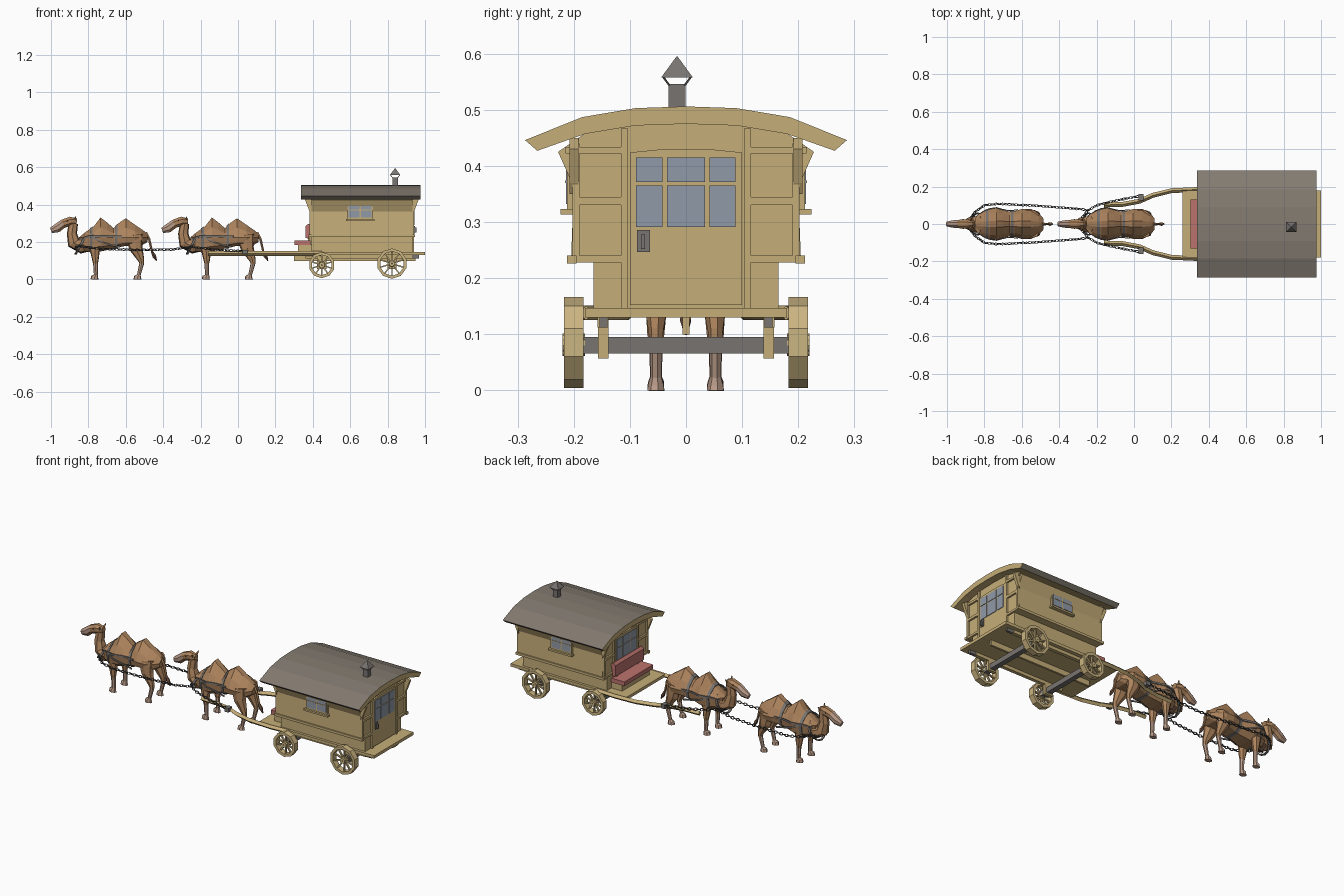
import bpy, bmesh, math
from mathutils import Vector, Matrix

if "Cube" in bpy.data.objects:
    bpy.data.objects.remove(bpy.data.objects["Cube"])


def mat(name, r, g, b):
    m = bpy.data.materials.new(name)
    m.diffuse_color = (r, g, b, 1)
    m.use_nodes = True
    m.node_tree.nodes["Principled BSDF"].inputs["Base Color"].default_value = m.diffuse_color
    return m


WOOD = mat("tan wood", .56, .42, .19)
WHEEL = mat("pale wheel wood", .60, .46, .22)
ROOF = mat("grey brown roof", .23, .20, .165)
GLASS = mat("window glass", .28, .32, .39)
PINK = mat("pink cushion", .50, .17, .155)
FUR = mat("camel fur", .42, .23, .11)
PALE = mat("pale skin", .49, .33, .25)
DARK = mat("dark fur", .13, .07, .045)
GREY = mat("grey metal", .19, .175, .165)
CHAIN = mat("chain iron", .07, .07, .075)


def finish(name, bm, mats, rule=None):
    """Turn a bmesh into an object; rule(centre, normal) picks the material index."""
    bmesh.ops.recalc_face_normals(bm, faces=bm.faces[:])
    bm.normal_update()
    if rule:
        for f in bm.faces:
            f.material_index = int(rule(f.calc_center_median(), f.normal))
    me = bpy.data.meshes.new(name)
    bm.to_mesh(me)
    bm.free()
    for m in mats:
        me.materials.append(m)
    ob = bpy.data.objects.new(name, me)
    bpy.context.collection.objects.link(ob)
    return ob


def loft(name, rings, mats, rule=None, closed=False):
    bm = bmesh.new()
    vs = [[bm.verts.new(p) for p in r] for r in rings]
    n = len(vs[0])
    for i in range(len(vs) if closed else len(vs) - 1):
        a, b = vs[i], vs[(i + 1) % len(vs)]
        for j in range(n):
            bm.faces.new((a[j], a[(j + 1) % n], b[(j + 1) % n], b[j]))
    if not closed:
        bm.faces.new(vs[0])
        bm.faces.new(vs[-1])
    return finish(name, bm, mats, rule)


def tube(name, path, mats, n=7, side=(0, 1, 0), rule=None):
    """path entries: x, y, z, radius along side, radius across."""
    pts = [Vector(p[:3]) for p in path]
    rings = []
    for i, p in enumerate(path):
        t = (pts[min(i + 1, len(pts) - 1)] - pts[max(i - 1, 0)]).normalized()
        s = Vector(side)
        s = (s - t * s.dot(t)).normalized()
        u = t.cross(s)
        rings.append([pts[i] + s * p[3] * math.cos(a) + u * p[4] * math.sin(a)
                      for a in [2 * math.pi * (k + .5) / n for k in range(n)]])
    return loft(name, rings, mats, rule)


def prism(name, pts, axis, a, b, m, rule=None):
    """Extrude a 2D outline along x (pts are y, z) or y (pts are x, z)."""
    put = (lambda p, t: (t, p[0], p[1])) if axis == 'x' else (lambda p, t: (p[0], t, p[1]))
    return loft(name, [[put(p, t) for p in pts] for t in (a, b)], m if isinstance(m, list) else [m], rule)


def box(name, x0, x1, y0, y1, z0, z1, m):
    return prism(name, [(y0, z0), (y1, z0), (y1, z1), (y0, z1)], 'x', x0, x1, m)


def mirrored(half):
    return half + [(-y, z) for y, z in reversed(half) if y > 0]


# wagon body, floor and roof
prism("wagon_body", mirrored([(.165, .14), (.165, .228), (.205, .228), (.2, .362), (.228, .425),
      (.18, .458), (.09, .473), (0, .476)]), 'x', .392, .932, WOOD)
box("floor", .26, 1, -.18, .18, .13, .147, WOOD)
prism("roof", mirrored([(.265, .427), (.287, .446), (.185, .487), (.09, .503), (0, .506)])
      + [(-.18, .457), (-.09, .472), (0, .475), (.09, .472), (.18, .457)], 'x', .337, .976,
      [ROOF, WOOD], lambda c, n: abs(n.x) > .9 or n.z < -.85)
for s in (-1, 1):
    box("side_lower_rail", .378, .946, s * .195, s * .212, .226, .24, WOOD)
    # side window with frame, panes and sill
    box("side_window_frame", .585, .722, s * .195, s * .212, .322, .41, WOOD)
    for x in (.592, .657):
        box("side_window_pane", x, x + .058, s * .209, s * .214, .332, .403, GLASS)
        box("side_window_bar", x, x + .058, s * .209, s * .216, .37, .374, WOOD)
    box("side_window_sill", .578, .73, s * .195, s * .224, .313, .323, WOOD)
    # roof brackets, wall posts and rails on both ends
    for x, d in ((.932, 1), (.392, -1)):
        e = x + d * .01
        prism("roof_bracket", [(x, .35), (x + d * .012, .37), (x + d * .035, .43), (x, .45)], 'y',
              s * .192, s * .208, WOOD)
        box("corner_post", x, e, s * .19, s * .202, .228, .44, WOOD)
        box("wall_post", x, e, s * .104, s * .116, .147, .468, WOOD)
        box("wall_rail", x, e, s * .114, s * .2, .33, .345, WOOD)
        box("wall_top_rail", x, e, s * .114, s * .215, .422, .434, WOOD)
        box("wall_low_rail", x, e, s * .114, s * .205, .228, .24, WOOD)
    # chassis
    box("chassis_beam", .36, .93, s * .138, s * .158, .112, .131, WOOD)
    box("rear_beam_end", .90, .968, s * .140, s * .154, .112, .131, GREY)
    for x in (.448, .823):
        box("axle_hanger", x - .025, x + .025, s * .138, s * .157, .057, .131, WOOD)
box("centre_beam", .3, .95, -.006, .006, .1, .131, WOOD)

# rear and front doors
for x, d in ((.932, 1), (.392, -1)):
    prism("door", [(-.1, .152), (.1, .152), (.1, .424), (.05, .429), (-.05, .429), (-.1, .424)],
          'x', x, x + d * .008, WOOD)
    for y0, y1 in ((-.089, -.042), (-.034, .034), (.042, .088)):
        box("door_pane", x, x + d * .011, y0, y1, .291, .365, GLASS)
        box("door_top_pane", x, x + d * .011, y0, y1, .371, .415, GLASS)
box("door_lock", .935, .945, -.087, -.064, .247, .286, GREY)
box("door_handle", .94, .955, -.08, -.073, .252, .278, GREY)

# driver bench
box("bench_base", .322, .392, -.125, .125, .147, .186, WOOD)
box("bench_seat", .303, .388, -.132, .132, .184, .208, PINK)
prism("bench_back", [(.362, .222), (.378, .218), (.391, .29), (.376, .298), (.362, .285)], 'y', -.13, .13, PINK)
for s in (-1, 1):
    box("bench_back_post", .375, .388, s * .09, s * .1, .2, .26, WOOD)

# chimney
CX, CY = .84, -.016


def square(r, z):
    return [(CX + a * r, CY + b * r, z) for a, b in ((-1, -1), (1, -1), (1, 1), (-1, 1))]


loft("chimney_pipe", [square(.015, .49), square(.015, .546)], [GREY])
loft("chimney_cap", [square(.028, .558), square(.001, .595)], [GREY])
for a in (-1, 1):
    for b in (-1, 1):
        tube("chimney_strut", [(CX + a * .014, CY + b * .014, .544, .002, .002),
             (CX + a * .025, CY + b * .025, .559, .002, .002)], [GREY], 4)


# wheels and axles
def ring_y(name, cx, cy, cz, r0, r1, w, n, m):
    rings = []
    for k in range(n):
        a = 2 * math.pi * (k + .5) / n
        rings.append([(cx + r * math.cos(a), cy + y, cz + r * math.sin(a))
                      for r, y in ((r0, -w), (r1, -w), (r1, w), (r0, w))])
    return loft(name, rings, [m], closed=True)


for x, z, r in ((.448, .077, .07), (.823, .085, .081)):
    box("axle", x - .015, x + .015, -.19, .19, .066, .095, GREY)
    for s in (-1, 1):
        ring_y("wheel_rim", x, s * .2, z, r - .016, r, .017, 10, WHEEL)
        ring_y("wheel_hub", x, s * .2, z, .003, .016, .02, 10, WHEEL)
        for k in range(10):
            a = 2 * math.pi * (k + .5) / 10
            c, d = math.cos(a), math.sin(a)
            tube("wheel_spoke", [(x + c * q, s * .2, z + d * q, .007, .005) for q in (.012, r - .012)], [WHEEL], 4)

# shafts
for s in (-1, 1):
    tube("shaft", [(x, s * y, .138, .013, .013) for x, y in
         ((.45, .178), (.33, .184), (.2, .178), (.1, .153), (.03, .122), (-.06, .105), (-.16, .102))],
         [WOOD], 4, (0, .7, .7))

# camel body stations: x, belly, back, half width
ST = [(-.85, .165, .225, .03), (-.82, .15, .25, .06), (-.77, .145, .285, .08), (-.735, .15, .331, .085),
      (-.70, .157, .305, .075), (-.665, .165, .274, .066), (-.635, .172, .303, .07), (-.60, .18, .327, .08),
      (-.55, .18, .292, .08), (-.51, .185, .265, .06), (-.485, .2, .245, .03)]


def body_ring(x, grow=0):
    for a, b in zip(ST, ST[1:]):
        if a[0] <= x <= b[0]:
            t = (x - a[0]) / (b[0] - a[0])
            zb, zt, w = [p + (q - p) * t for p, q in zip(a[1:], b[1:])]
    zb, zt, w = zb - grow, zt + grow, w + grow
    m = .215
    half = [(.5 * w, zb), (.9 * w, zb + .4 * (m - zb)), (w, m + .01), (.72 * w, m + .55 * (zt - m)), (.2 * w, zt)]
    return [(x, y, z) for y, z in half] + [(x, -y, z) for y, z in reversed(half)]


def side_y(x):
    return max(p[1] for p in body_ring(x))


def build_camel():
    obs = [loft("camel_body", [body_ring(p[0]) for p in ST], [FUR])]
    T = lambda *a, **k: obs.append(tube(*a, **k))
    T("camel_neck", [(-.79, 0, .205, .06, .055), (-.845, 0, .18, .046, .043), (-.878, 0, .195, .036, .036),
      (-.888, 0, .245, .026, .028), (-.88, 0, .3, .022, .025)], [FUR, DARK],
      rule=lambda c, n: n.z < -.75)
    T("camel_head", [(-.862, 0, .31, .018, .018), (-.895, 0, .311, .028, .027), (-.935, 0, .298, .024, .025),
      (-.968, 0, .274, .021, .026), (-1, 0, .262, .013, .016)], [FUR, PALE], n=8,
      rule=lambda c, n: c.x < -.945 or (n.z < -.6 and c.x < -.91))
    T("camel_tail", [(-.495, 0, .25, .01, .01), (-.475, 0, .215, .007, .007), (-.46, 0, .15, .006, .006),
      (-.448, 0, .125, .011, .011), (-.435, 0, .1, .003, .003)], [FUR, DARK], n=5, rule=lambda c, n: c.z < .14)
    foot = lambda c, n: c.z < .085
    for s in (-1, 1):
        T("camel_front_leg", [(-.765, s * .048, .215, .026, .042), (-.765, s * .052, .15, .02, .026),
          (-.762, s * .053, .1, .016, .017), (-.762, s * .053, .085, .013, .013), (-.76, s * .053, .025, .011, .011),
          (-.766, s * .053, .014, .015, .02), (-.767, s * .053, 0, .016, .022)], [FUR, PALE], rule=foot)
        T("camel_hind_leg", [(-.555, s * .045, .235, .032, .05), (-.545, s * .052, .165, .024, .036),
          (-.518, s * .053, .105, .014, .018), (-.515, s * .053, .085, .012, .013), (-.53, s * .053, .025, .01, .01),
          (-.537, s * .053, .013, .014, .02), (-.537, s * .053, 0, .016, .022)], [FUR, PALE], rule=foot)
        T("camel_ear", [(-.875, s * .018, .318, .009, .007), (-.868, s * .03, .336, .002, .002)], [FUR], n=4)
        T("camel_eye", [(-.913, s * .021, .313, .005, .005), (-.913, s * .028, .313, .003, .003)], [DARK],
          n=6, side=(0, 0, 1))
        # side straps of the harness
        T("side_strap", [(x, s * (side_y(x) + .003), z, .003, .007) for x, z in
          ((-.84, .215), (-.8, .23), (-.77, .232), (-.735, .232), (-.7, .232), (-.66, .23), (-.62, .23))],
          [GREY], n=4)
        T("trace_strap", [(x, s * (side_y(x) + .003), z, .003, .006) for x, z in
          ((-.785, .23), (-.74, .205), (-.68, .185), (-.63, .175))], [GREY], n=4)
    # girth straps round the body
    for x in (-.785, -.65):
        obs.append(loft("girth_strap", [body_ring(x - .007, .004), body_ring(x + .007, .004)], [GREY]))
    ring = [(-.838 + .03 * math.sin(a), .056 * math.cos(a), .192 + .054 * math.sin(a))
            for a in [2 * math.pi * k / 12 for k in range(12)]]
    obs.append(loft("neck_collar", [[(x + dx, y * f, .192 + (z - .192) * f) for dx, f in
               ((-.006, 1), (.006, 1), (.006, 1.1), (-.006, 1.1))] for x, y, z in ring], [GREY], closed=True))
    return obs


for ob in build_camel():
    twin = ob.copy()
    twin.name = "second_" + ob.name
    twin.location.x = .595
    bpy.context.collection.objects.link(twin)


# chains made of alternating links
def chain(name, path, step=.0175):
    pts = [Vector(p) for p in path]
    bm = bmesh.new()
    k = 0
    for a, b in zip(pts, pts[1:]):
        d = b - a
        q = d.to_track_quat('X', 'Z').to_matrix().to_4x4()
        n = max(1, round(d.length / step))
        for i in range(n):
            M = Matrix.Translation(a + d * (i + .5) / n) @ q @ Matrix.Rotation(math.pi / 2 * (k % 2) + .6, 4, 'X')
            k += 1
            rings = []
            for u in [2 * math.pi * j / 8 for j in range(8)]:
                rings.append([bm.verts.new(M @ Vector(((.0115 + .0025 * cx) * math.cos(u),
                             (.0065 + .0025 * cx) * math.sin(u), .0025 * cz)))
                             for cx, cz in ((1, 0), (0, 1), (-1, 0), (0, -1))])
            for j in range(8):
                r, t = rings[j], rings[(j + 1) % 8]
                for m in range(4):
                    bm.faces.new((r[m], r[(m + 1) % 4], t[(m + 1) % 4], t[m]))
    finish(name, bm, [CHAIN])


for s in (-1, 1):
    chain("long_chain", [(-.875, s * .03, .165), (-.85, s * .065, .18), (-.8, s * .1, .172), (-.73, s * .108, .163),
          (-.53, s * .098, .158), (-.35, s * .085, .16), (-.245, s * .075, .175)])
    chain("rear_chain", [(-.28, s * .03, .165), (-.25, s * .07, .175), (-.2, s * .1, .168), (-.1, s * .125, .158),
          (.045, s * .152, .15)])
    box("chain_hook", .025, .05, s * .125, s * .16, .135, .158, GREY)
